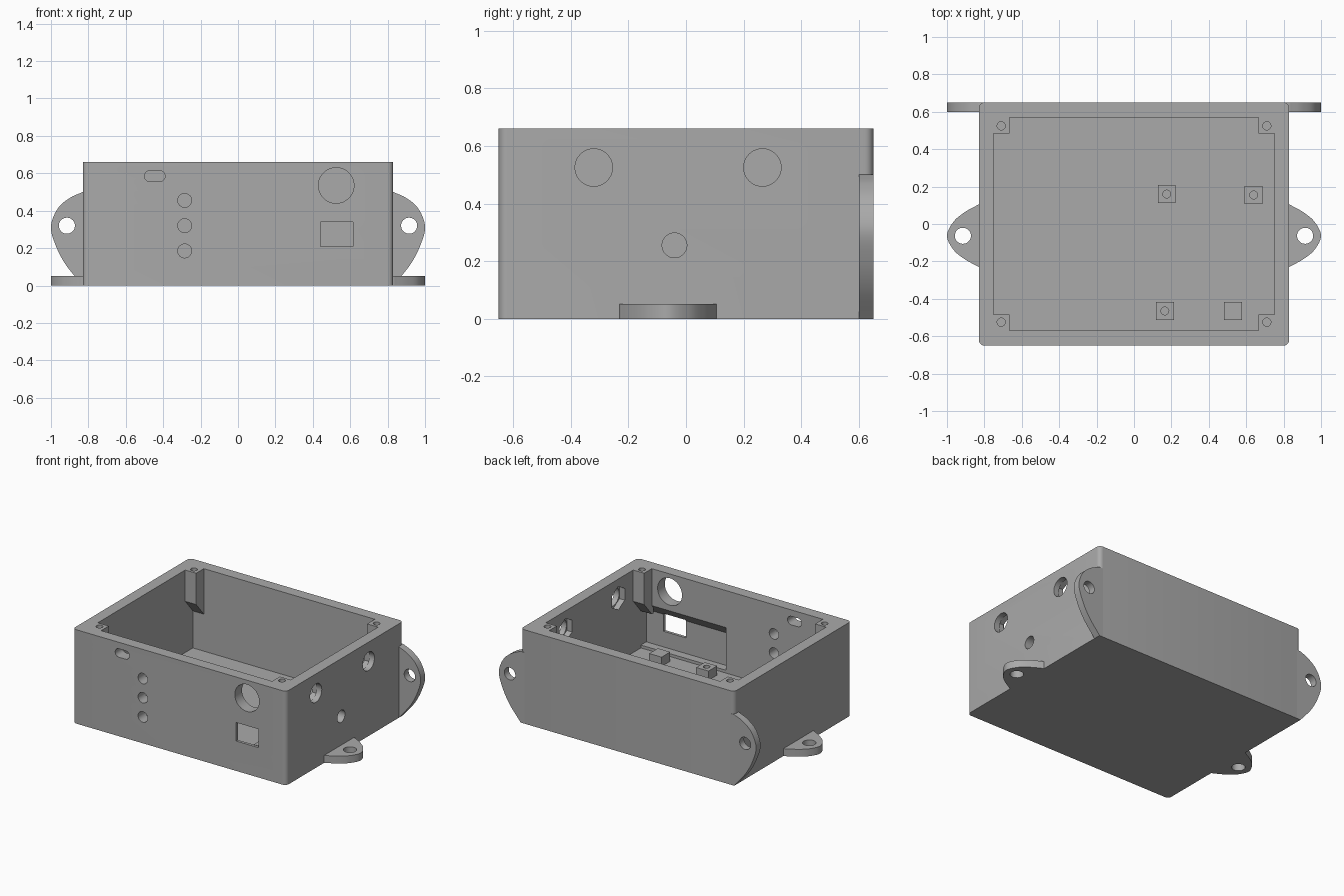
import bpy, bmesh, math
from mathutils import Vector

if "Cube" in bpy.data.objects:
    bpy.data.objects.remove(bpy.data.objects["Cube"])

grey = bpy.data.materials.new("plain grey")
grey.diffuse_color = (0.4, 0.4, 0.4, 1)
grey.use_nodes = True
grey.node_tree.nodes["Principled BSDF"].inputs["Base Color"].default_value = grey.diffuse_color


def prism(name, pts, axis, a, b):
    """Extrude a 2D outline along an axis from a to b."""
    place = {'x': lambda u, v, w: (w, u, v),
             'y': lambda u, v, w: (u, w, v),
             'z': lambda u, v, w: (u, v, w)}[axis]
    bm = bmesh.new()
    face = bm.faces.new([bm.verts.new(place(u, v, a)) for u, v in pts])
    top = bmesh.ops.extrude_face_region(bm, geom=[face])
    move = Vector(place(0, 0, b - a))
    bmesh.ops.translate(bm, vec=move, verts=[g for g in top['geom'] if isinstance(g, bmesh.types.BMVert)])
    bmesh.ops.recalc_face_normals(bm, faces=bm.faces)
    mesh = bpy.data.meshes.new(name)
    bm.to_mesh(mesh)
    bm.free()
    mesh.materials.append(grey)
    ob = bpy.data.objects.new(name, mesh)
    bpy.context.collection.objects.link(ob)
    return ob


def circle(cx, cy, r, n=32, turn=0.0):
    return [(cx + r * math.cos(turn + 2 * math.pi * i / n),
             cy + r * math.sin(turn + 2 * math.pi * i / n)) for i in range(n)]


def rect(x0, y0, x1, y1):
    return [(x0, y0), (x1, y0), (x1, y1), (x0, y1)]


def rounded(x0, y0, x1, y1, r, n=6):
    pts = []
    for k, (cx, cy) in enumerate([(x1 - r, y1 - r), (x0 + r, y1 - r), (x0 + r, y0 + r), (x1 - r, y0 + r)]):
        for i in range(n + 1):
            t = math.pi / 2 * (k + i / n)
            pts.append((cx + r * math.cos(t), cy + r * math.sin(t)))
    return pts


def smooth_path(pts, n=8):
    """Catmull-Rom curve through the points."""
    p = [Vector(q) for q in pts]
    p = [2 * p[0] - p[1]] + p + [2 * p[-1] - p[-2]]
    out = []
    for i in range(1, len(p) - 2):
        a, b, c, d = p[i - 1:i + 3]
        for k in range(n):
            t = k / n
            out.append(tuple(0.5 * (2 * b + (c - a) * t + (2 * a - 5 * b + 4 * c - d) * t * t
                                    + (3 * b - a - 3 * c + d) * t ** 3)))
    return out + [tuple(p[-2])]


def combine(ob, other, op='DIFFERENCE'):
    mod = ob.modifiers.new("cut", 'BOOLEAN')
    mod.operation, mod.solver, mod.object = op, 'EXACT', other
    bpy.context.view_layer.objects.active = ob
    bpy.ops.object.modifier_apply(modifier=mod.name)
    bpy.data.objects.remove(other, do_unlink=True)


def cut(ob, pts, axis, a, b):
    combine(ob, prism("cutter", pts, axis, a, b))


def finish(ob):
    bpy.ops.object.select_all(action='DESELECT')
    ob.select_set(True)
    bpy.context.view_layer.objects.active = ob
    bpy.ops.object.shade_smooth_by_angle(angle=math.radians(30))


# Open-topped box shell
H, FLOOR = 0.66, 0.08
box = prism("enclosure_box", rounded(-0.83, -0.65, 0.83, 0.65, 0.03), 'z', 0, H)
cut(box, rect(-0.75, -0.57, 0.75, 0.57), 'z', FLOOR, H + 0.1)

# Thinned pocket with sloping ceiling inside the front wall
cut(box, [(-0.5, 0.1), (-0.63, 0.1), (-0.63, 0.33), (-0.57, 0.40), (-0.5, 0.40)], 'x', 0.09, 0.75)

# Corner screw posts with slanted undersides
for sx in (-1, 1):
    for sy in (-1, 1):
        post = prism("post", [(sy * 0.485, H), (sy * 0.485, 0.44), (sy * 0.57, 0.34), (sy * 0.59, 0.34),
                              (sy * 0.59, H)], 'x', sx * 0.665, sx * 0.77)
        combine(box, post, 'UNION')
        cut(box, circle(sx * 0.71, sy * 0.525, 0.022, 20), 'z', H - 0.2, H + 0.1)

# Front wall openings: indicator holes, slot, round hole and window
for z in (0.185, 0.32, 0.455):
    cut(box, circle(-0.285, z, 0.037), 'y', -0.8, -0.5)
cut(box, rounded(-0.50, 0.555, -0.39, 0.615, 0.0299), 'y', -0.8, -0.5)
cut(box, circle(0.525, 0.535, 0.095, 48), 'y', -0.8, -0.5)
cut(box, rect(0.44, 0.21, 0.615, 0.34), 'y', -0.8, -0.5)

# Right wall openings, the upper two with hexagonal nut recesses inside
for y in (-0.32, 0.265):
    cut(box, circle(y, 0.525, 0.065, 40), 'x', 0.7, 0.9)
    cut(box, circle(y, 0.525, 0.082, 6, math.pi / 6), 'x', 0.7, 0.79)
cut(box, circle(-0.04, 0.255, 0.043), 'x', 0.7, 0.9)
finish(box)

# Board standoffs on the floor, three of them drilled
for i, (x, y, drilled) in enumerate([(0.175, 0.16, True), (0.64, 0.155, True),
                                     (0.165, -0.465, True), (0.53, -0.465, False)]):
    block = prism(f"standoff_{i + 1}", rect(x - 0.048, y - 0.048, x + 0.048, y + 0.048), 'z', FLOOR - 0.01, 0.145)
    if drilled:
        cut(block, circle(x, y, 0.021, 20), 'z', FLOOR, 0.2)
    finish(block)

# Mounting ears: flat pair on the floor plane, upright pair on the back plane
floor_ear = smooth_path([(0.83, 0.105), (0.905, 0.063), (0.965, 0.012), (1.0, -0.063),
                         (0.965, -0.138), (0.905, -0.188), (0.83, -0.23)])
back_ear = smooth_path([(0.83, 0.50), (0.90, 0.468), (0.965, 0.41), (1.0, 0.315),
                        (0.975, 0.215), (0.92, 0.11), (0.83, 0.0)])
for side, s in (("left", -1), ("right", 1)):
    outline = [(0.825, 0.105)] + floor_ear + [(0.825, -0.23)]
    ear = prism(f"floor_ear_{side}", [(s * x, y) for x, y in outline], 'z', 0, 0.052)
    cut(ear, circle(s * 0.915, -0.063, 0.043), 'z', -0.1, 0.2)
    finish(ear)
    outline = [(0.80, 0.50)] + back_ear + [(0.80, 0.0)]
    ear = prism(f"back_ear_{side}", [(s * x, z) for x, z in outline], 'y', 0.60, 0.65)
    cut(ear, circle(s * 0.915, 0.32, 0.043), 'y', 0.5, 0.8)
    finish(ear)
